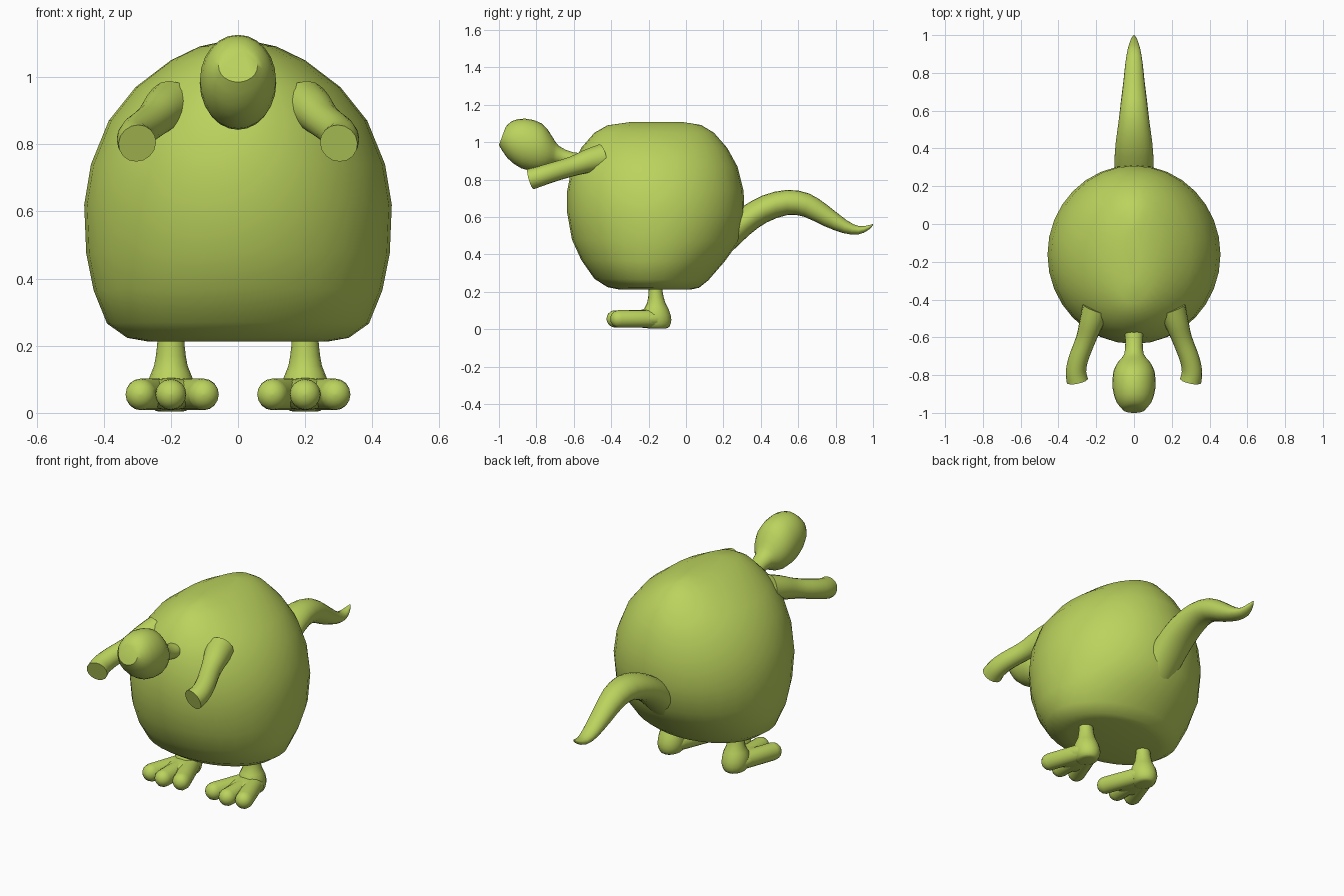
import bpy, bmesh, math
from mathutils import Vector

cube = bpy.data.objects.get("Cube")
if cube:
    bpy.data.objects.remove(cube)

green = bpy.data.materials.new("olive green")
green.use_nodes = True
color = (0.50, 0.65, 0.11, 1)
green.diffuse_color = color
green.node_tree.nodes["Principled BSDF"].inputs["Base Color"].default_value = color


def spline(rows, steps):
    """Smoothly interpolate rows of numbers, passing through each row."""
    out = []
    last = len(rows) - 1
    for i in range(last):
        a, b, c, d = (rows[max(i - 1, 0)], rows[i], rows[i + 1], rows[min(i + 2, last)])
        for s in range(steps):
            t = s / steps
            out.append([q + t / 2 * (r - p + t * (2*p - 5*q + 4*r - u + t * (3*(q - r) + u - p)))
                        for p, q, r, u in zip(a, b, c, d)])
    return out + [list(rows[-1])]


def skin(name, rings):
    """Join closed rings of points into a capped, smooth object."""
    bm = bmesh.new()
    loops = [[bm.verts.new(p) for p in ring] for ring in rings]
    n = len(loops[0])
    for a, b in zip(loops, loops[1:]):
        for i in range(n):
            j = (i + 1) % n
            bm.faces.new((a[i], a[j], b[j], b[i]))
    bm.faces.new(loops[0])
    bm.faces.new(loops[-1])
    bmesh.ops.recalc_face_normals(bm, faces=bm.faces)
    mesh = bpy.data.meshes.new(name)
    bm.to_mesh(mesh)
    bm.free()
    mesh.materials.append(green)
    obj = bpy.data.objects.new(name, mesh)
    bpy.context.collection.objects.link(obj)
    bpy.ops.object.select_all(action='DESELECT')
    obj.select_set(True)
    bpy.context.view_layer.objects.active = obj
    bpy.ops.object.shade_smooth_by_angle(angle=math.radians(42))
    return obj


def ring(center, u, v, n):
    return [center + u * math.cos(k * math.tau / n) + v * math.sin(k * math.tau / n)
            for k in range(n)]


def loft(name, sections, x=0, n=24, steps=2):
    """Sections: two opposite profile points (y, z, y, z) and a half width."""
    rings = []
    for y0, z0, y1, z1, w in spline(sections, steps):
        p, q = Vector((x, y0, z0)), Vector((x, y1, z1))
        rings.append(ring((p + q) / 2, (p - q) / 2, Vector((w, 0, 0)), n))
    return skin(name, rings)


def tube(name, path, side, n=16, steps=3):
    """Round tube along (x, y, z, radius) points, mirrored by side."""
    rows = spline(path, steps)
    pts = [Vector((r[0] * side, r[1], r[2])) for r in rows]
    rings = []
    for i, row in enumerate(rows):
        d = (pts[min(i + 1, len(pts) - 1)] - pts[max(i - 1, 0)]).normalized()
        u = d.cross(Vector((0, 0, 1))).normalized()
        rings.append(ring(pts[i], u * row[3], d.cross(u) * row[3], n))
    return skin(name, rings)


# Big rounded body, from belly to back
loft("body", [
    (-.36, .213, .03, .213, .27), (-.42, .225, .07, .222, .33),
    (-.49, .27, .12, .262, .39), (-.56, .37, .205, .36, .43),
    (-.61, .48, .285, .47, .452), (-.635, .62, .312, .62, .458),
    (-.635, .74, .308, .74, .438), (-.61, .87, .275, .87, .385),
    (-.56, .97, .22, .97, .305), (-.49, 1.05, .15, 1.05, .20),
    (-.42, 1.09, .08, 1.092, .115), (-.30, 1.107, -.02, 1.108, .04)], n=32, steps=1)

# Head with flat snout, running back into the neck
loft("head_and_neck", [
    (-.965, 1.08, -1, .985, .058), (-.93, 1.113, -.955, .915, .093),
    (-.86, 1.126, -.88, .86, .113), (-.77, 1.10, -.79, .843, .109),
    (-.715, 1.03, -.735, .86, .08), (-.68, .98, -.70, .88, .052),
    (-.60, .945, -.63, .875, .046), (-.5, .94, -.5, .85, .055)])

# Curved tapering tail
loft("tail", [
    (.20, .59, .24, .41, .105), (.30, .655, .34, .505, .104),
    (.41, .715, .43, .57, .098), (.54, .745, .54, .61, .082),
    (.66, .725, .63, .602, .07), (.76, .66, .735, .553, .057),
    (.86, .582, .84, .514, .046), (.925, .551, .92, .506, .034),
    (.975, .556, .975, .53, .018), (1, .563, 1, .556, .003)], n=20)

for side, label in ((1, "left"), (-1, "right")):
    # Arm with a flat cut end
    tube(label + "_arm", [
        (.20, -.45, .915, .075), (.225, -.52, .90, .064), (.255, -.61, .87, .053),
        (.293, -.71, .84, .052), (.307, -.78, .818, .054), (.300, -.83, .803, .057)], side)

    # Leg widening down into the heel
    loft(label + "_leg", [
        (-.20, .26, -.125, .26, .038), (-.20, .20, -.125, .20, .041),
        (-.208, .14, -.11, .14, .05), (-.23, .10, -.09, .10, .066),
        (-.24, .05, -.078, .05, .07), (-.22, .012, -.09, .012, .055),
        (-.20, .004, -.11, .004, .035)], x=.2 * side, n=16)

    # Flat sole spreading from heel to toes
    loft(label + "_sole", [
        (-.10, .085, -.10, .02, .04), (-.16, .103, -.16, .008, .075),
        (-.24, .104, -.24, .008, .09), (-.30, .09, -.30, .015, .10),
        (-.33, .07, -.33, .03, .08)], x=.2 * side, n=16)

    # Three round-tipped toes
    for toe, x, tip, r in (("inner", .102, -.405, .047), ("middle", .2, -.425, .046),
                           ("outer", .29, -.405, .047)):
        path = [(.2 + (x - .2) * .3, -.18, .056, r)]
        for k in range(6):
            a = k * math.pi / 10.2
            path.append((x, tip + r * (1 - math.sin(a)), .055, r * math.cos(a)))
        tube(label + "_" + toe + "_toe", path, side, steps=1)
